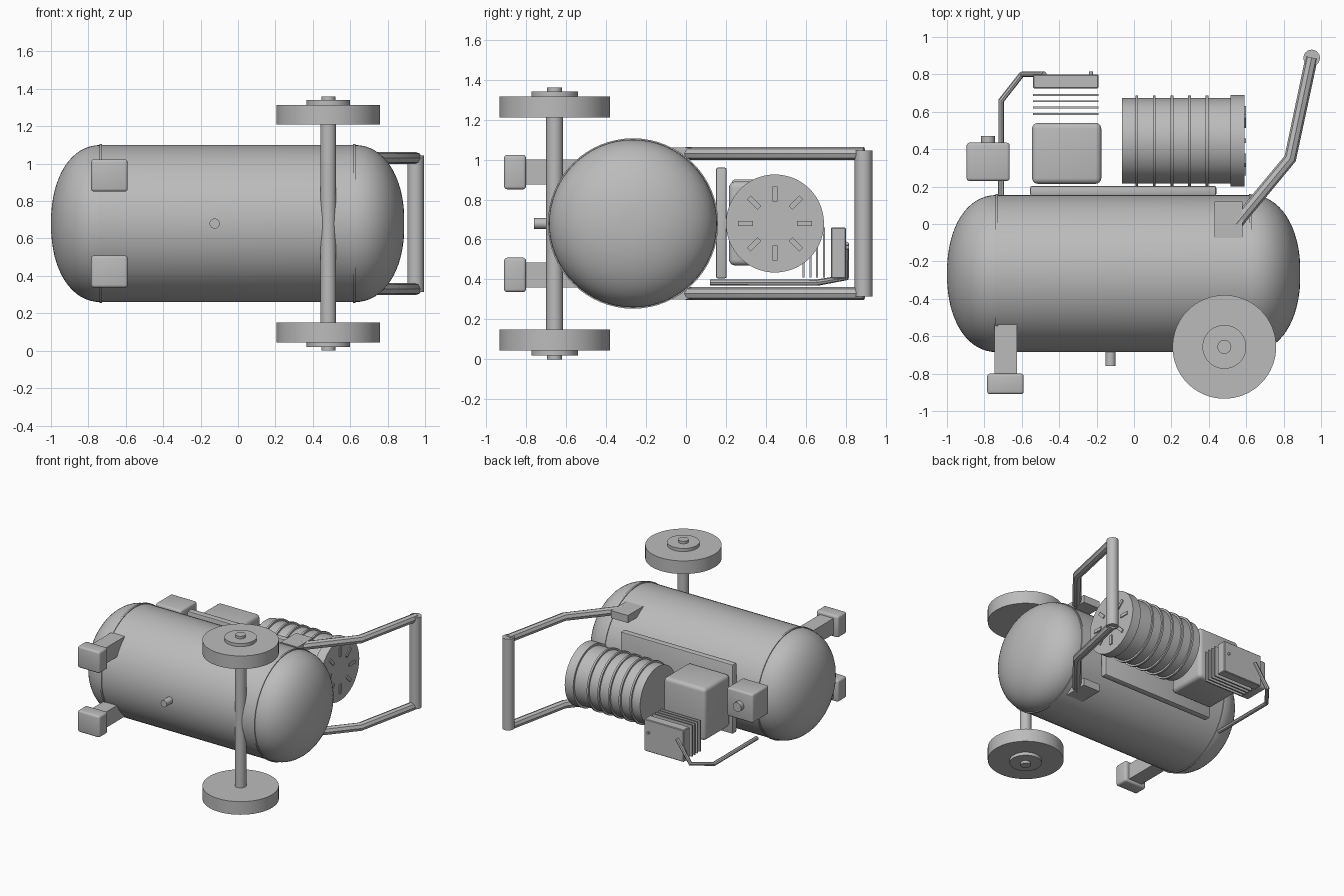
import bpy
import math
from mathutils import Vector

if "Cube" in bpy.data.objects:
    bpy.data.objects.remove(bpy.data.objects["Cube"])

grey = bpy.data.materials.new("plain_grey")
grey.use_nodes = True
grey.diffuse_color = (0.5, 0.5, 0.5, 1)
grey.node_tree.nodes["Principled BSDF"].inputs["Base Color"].default_value = (0.5, 0.5, 0.5, 1)

ROT = {"X": (0, math.pi / 2, 0), "Y": (math.pi / 2, 0, 0), "Z": (0, 0, 0)}


def finish(name, smooth=True):
    ob = bpy.context.object
    ob.name = name
    ob.data.materials.clear()
    ob.data.materials.append(grey)
    if smooth:
        bpy.ops.object.shade_smooth_by_angle(angle=math.radians(35))
    return ob


def box(name, lo, hi, bevel=0.0, segments=3):
    lo, hi = Vector(lo), Vector(hi)
    bpy.ops.mesh.primitive_cube_add(size=1, location=(lo + hi) / 2)
    ob = bpy.context.object
    ob.scale = hi - lo
    bpy.ops.object.transform_apply(location=False, rotation=False, scale=True)
    if bevel:
        mod = ob.modifiers.new("rounding", "BEVEL")
        mod.width, mod.segments = bevel, segments
        bpy.ops.object.modifier_apply(modifier=mod.name)
    return finish(name)


def cylinder(name, axis, start, length, radius, sides=48):
    """Cylinder running from start along the positive axis."""
    centre = Vector(start)
    centre["XYZ".index(axis)] += length / 2
    bpy.ops.mesh.primitive_cylinder_add(vertices=sides, radius=radius, depth=length,
                                        location=centre, rotation=ROT[axis])
    return finish(name)


def tube(name, points, radius):
    curve = bpy.data.curves.new(name, "CURVE")
    curve.dimensions = "3D"
    curve.bevel_depth, curve.bevel_resolution = radius, 2
    curve.use_fill_caps = True
    spline = curve.splines.new("POLY")
    spline.points.add(len(points) - 1)
    for p, co in zip(spline.points, points):
        p.co = (*co, 1)
    ob = bpy.data.objects.new(name, curve)
    bpy.context.collection.objects.link(ob)
    bpy.ops.object.select_all(action="DESELECT")
    ob.select_set(True)
    bpy.context.view_layer.objects.active = ob
    bpy.ops.object.convert(target="MESH")
    return finish(name)


def lathe_x(name, profile, y, z, sides=64):
    """Revolve (x, radius) points about an x axis line."""
    verts, faces = [], []
    for x, r in profile:
        for i in range(sides):
            a = 2 * math.pi * i / sides
            verts.append((x, y + r * math.cos(a), z + r * math.sin(a)))
    for k in range(len(profile) - 1):
        for i in range(sides):
            j = (i + 1) % sides
            faces.append((k * sides + i, k * sides + j, (k + 1) * sides + j, (k + 1) * sides + i))
    last = (len(profile) - 1) * sides
    faces += [tuple(reversed(range(sides))), tuple(range(last, last + sides))]
    faces = [tuple(reversed(f)) for f in faces]
    mesh = bpy.data.meshes.new(name)
    mesh.from_pydata(verts, [], faces)
    ob = bpy.data.objects.new(name, mesh)
    bpy.context.collection.objects.link(ob)
    bpy.ops.object.select_all(action="DESELECT")
    ob.select_set(True)
    bpy.context.view_layer.objects.active = ob
    bpy.ops.object.mode_set(mode="EDIT")
    bpy.ops.mesh.select_all(action="SELECT")
    bpy.ops.mesh.normals_make_consistent(inside=False)
    bpy.ops.object.mode_set(mode="OBJECT")
    return finish(name)


MID = 0.68          # mid plane in z, shared by most parts
TANK_Y, TANK_R = -0.265, 0.42

# Tank with domed ends, and its weld seams
dome = []
for i in range(1, 17):
    a = math.pi / 2 * i / 16
    dome.append((0.27 * math.cos(a) ** 0.92, TANK_R * math.sin(a) ** 0.92))
profile = [(-0.73 - x, r) for x, r in dome] + [(0.62 + x, r) for x, r in reversed(dome)]
lathe_x("tank", profile, TANK_Y, MID)
for side, x in (("right", -0.74), ("left", 0.615)):
    cylinder(side + "_seam", "X", (x, TANK_Y, MID), 0.014, TANK_R + 0.006, 64)

# Drain plug
cylinder("drain_plug", "Y", (-0.125, -0.76, MID), 0.12, 0.027, 24)

# Wheels, hubs and axle
WX, WY = 0.483, -0.657
cylinder("axle", "Z", (WX, WY, 0.05), 1.26, 0.042, 32)
for name, s in (("upper", 1), ("lower", -1)):
    for part, near, far, r in (("wheel", 0.53, 0.635, 0.277),
                               ("hub", 0.62, 0.66, 0.117),
                               ("axle_tip", 0.64, 0.68, 0.037)):
        z = MID + (near if s > 0 else -far)
        cylinder(f"{name}_{part}", "Z", (WX, WY, z), far - near, r, 64)

# Feet and handle, mirrored about the mid plane
for name, s in (("upper", 1), ("lower", -1)):
    zf, zh = MID + s * 0.257, MID + s * 0.35
    box(name + "_foot_leg", (-0.745, -0.82, zf - 0.063), (-0.625, -0.4, zf + 0.063))
    box(name + "_foot_pad", (-0.785, -0.91, zf - 0.086), (-0.59, -0.8, zf + 0.086), 0.015)
    box(name + "_handle_bracket", (0.43, -0.075, zh - 0.03), (0.58, 0.12, zh + 0.03))
    tube(name + "_handle_arm", [(0.545, 0.0, zh), (0.835, 0.35, zh), (0.95, 0.89, zh)], 0.033)
cylinder("handle_grip", "Z", (0.95, 0.888, MID - 0.365), 0.73, 0.044, 32)

# Base plate
box("base_plate", (-0.555, 0.15, 0.405), (0.44, 0.203, 0.96), 0.01, 2)

# Motor with ribs, end cap and vents
MY = 0.445
cylinder("motor", "X", (-0.065, MY, MID), 0.6, 0.228, 64)
for i in range(5):
    cylinder(f"motor_rib_{i + 1}", "X", (0.007 + 0.094 * i, MY, MID), 0.015, 0.242, 64)
cylinder("motor_end_cap", "X", (0.515, MY, MID), 0.075, 0.245, 64)
for i in range(8):
    a = math.pi / 4 * i
    vent = box(f"motor_vent_{i + 1}", (-0.01, -0.0375, -0.0125), (0.01, 0.0375, 0.0125))
    vent.location = (0.588, MY + 0.148 * math.cos(a), MID + 0.148 * math.sin(a))
    vent.rotation_euler = (a, 0, 0)

# Pump block, cooling fins and cylinder head
box("pump_block", (-0.545, 0.215, 0.47), (-0.175, 0.54, 0.89), 0.03, 4)
for i in range(4):
    y = 0.583 + 0.034 * i
    box(f"cooling_fin_{i + 1}", (-0.54, y, 0.41), (-0.19, y + 0.01, 0.66))
box("cylinder_head", (-0.54, 0.725, 0.405), (-0.19, 0.8, 0.66), 0.005, 1)
cylinder("head_bolt", "Y", (-0.23, 0.79, 0.56), 0.025, 0.01, 16)

# Delivery pipe
tube("delivery_pipe", [(-0.71, 0.12, 0.385), (-0.71, 0.66, 0.385),
                       (-0.6, 0.8, 0.41), (-0.48, 0.8, 0.58)], 0.016)

# Pressure switch and its knob
box("pressure_switch", (-0.895, 0.23, 0.67), (-0.665, 0.435, 0.9), 0.015)
cylinder("pressure_knob", "Y", (-0.78, 0.42, 0.785), 0.05, 0.037, 24)
